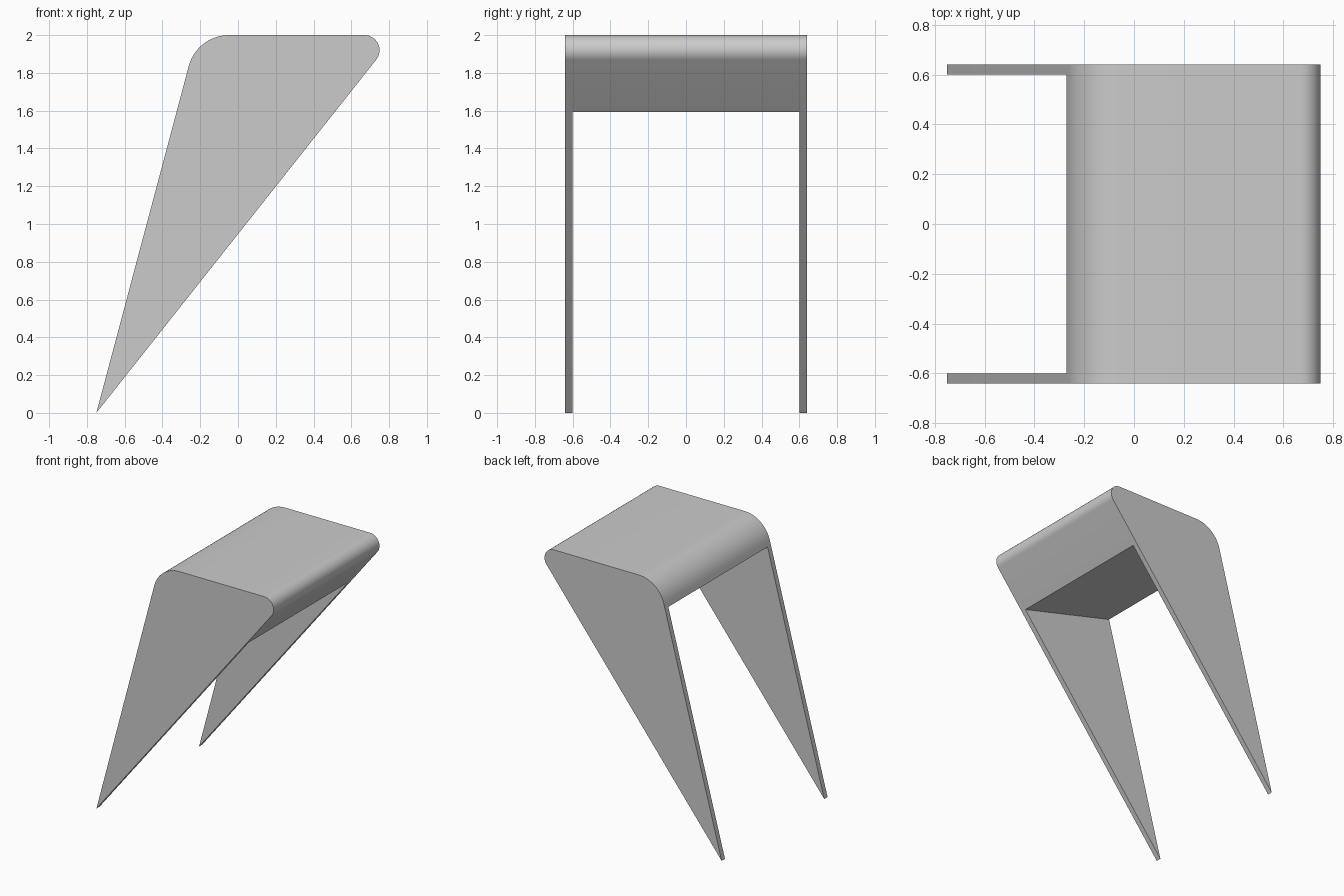
import bpy, bmesh, math
from mathutils import Vector

old = bpy.data.objects.get("Cube")
if old:
    bpy.data.objects.remove(old, do_unlink=True)

grey = bpy.data.materials.new("plain_grey")
grey.use_nodes = True
colour = (0.6, 0.6, 0.6, 1)
grey.diffuse_color = colour
grey.node_tree.nodes["Principled BSDF"].inputs["Base Color"].default_value = colour


def fillet(before, corner, after, radius, steps=16):
    """Points of a round that is tangent to both edges meeting at a corner."""
    corner = Vector(corner)
    u = (Vector(before) - corner).normalized()
    v = (Vector(after) - corner).normalized()
    half = u.angle(v) / 2
    centre = corner + (u + v).normalized() * radius / math.sin(half)
    start = corner + u * radius / math.tan(half) - centre
    end = corner + v * radius / math.tan(half) - centre
    sweep = start.angle(end)
    return [centre + (start * math.sin(sweep * (1 - i / steps))
                      + end * math.sin(sweep * i / steps)) / math.sin(sweep)
            for i in range(steps + 1)]


def prism(name, outline, half_depth):
    """Extrude an x-z outline along y, centred on y = 0."""
    bm = bmesh.new()
    face = bm.faces.new([bm.verts.new((x, -half_depth, z)) for x, z in outline])
    ext = bmesh.ops.extrude_face_region(bm, geom=[face])["geom"]
    bmesh.ops.translate(bm, vec=(0, 2 * half_depth, 0),
                        verts=[e for e in ext if isinstance(e, bmesh.types.BMVert)])
    bmesh.ops.recalc_face_normals(bm, faces=bm.faces)
    mesh = bpy.data.meshes.new(name)
    bm.to_mesh(mesh)
    bm.free()
    obj = bpy.data.objects.new(name, mesh)
    bpy.context.collection.objects.link(obj)
    mesh.materials.append(grey)
    return obj


# Wedge outline: pointed foot, large round behind the seat, small round in front
foot, rear, nose = (-0.75, 0), (-0.217, 2), (0.835, 2)
outline = [foot] + fillet(foot, rear, nose, 0.22) + fillet(rear, nose, foot, 0.08)
stool = prism("stool_body", outline, 0.64)

# Opening between the two side panels, under the sloping seat slab
opening = prism("leg_opening_cutter",
                [(-1.2, 2.047), (1.0, 1.462), (1.0, -0.5), (-1.2, -0.5)], 0.6)
opening.hide_render = True
cut = stool.modifiers.new("opening", 'BOOLEAN')
cut.operation = 'DIFFERENCE'
cut.solver = 'EXACT'
cut.object = opening

bpy.ops.object.select_all(action='DESELECT')
bpy.context.view_layer.objects.active = stool
stool.select_set(True)
bpy.ops.object.modifier_apply(modifier=cut.name)
bpy.data.objects.remove(opening, do_unlink=True)
bpy.ops.object.shade_smooth_by_angle(angle=math.radians(30))
